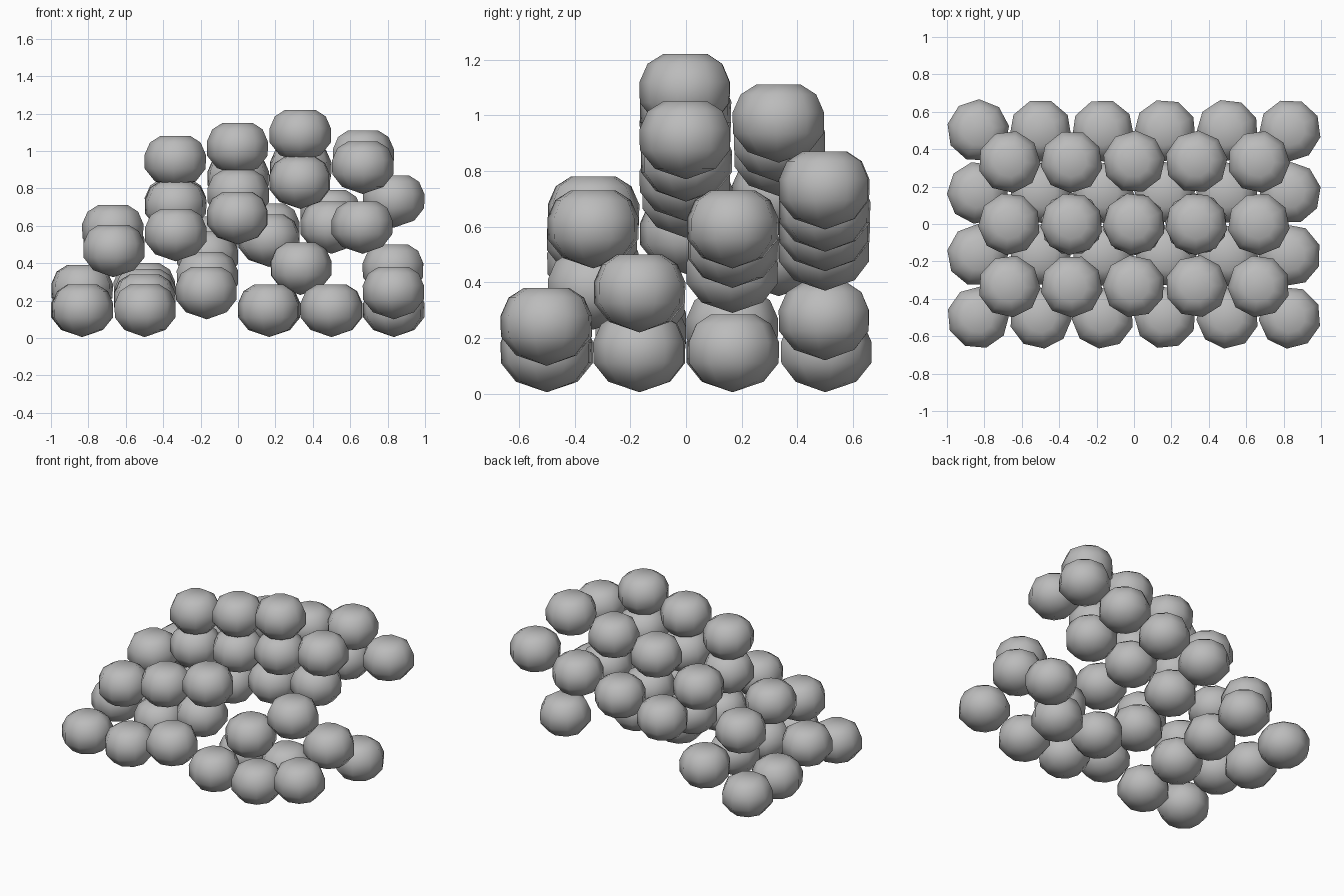
import bpy, bmesh, math, random

if "Cube" in bpy.data.objects:
    bpy.data.objects.remove(bpy.data.objects["Cube"])
random.seed(4)

grey = bpy.data.materials.new("plain grey")
grey.diffuse_color = (0.5, 0.5, 0.5, 1)
grey.use_nodes = True
grey.node_tree.nodes["Principled BSDF"].inputs["Base Color"].default_value = grey.diffuse_color

# Pebble profile: pointed underside, round belly, flat cap (radius, height)
PROFILE = [(0.112, 0.038), (0.166, 0.105), (0.167, 0.18), (0.138, 0.245), (0.082, 0.28)]
HEIGHT, SIDES = 0.28, 9


def pebble_mesh():
    bm = bmesh.new()
    rings = [[bm.verts.new((r * math.cos(2 * math.pi * i / SIDES),
                            r * math.sin(2 * math.pi * i / SIDES), z))
              for i in range(SIDES)] for r, z in PROFILE]
    tip = bm.verts.new((0, 0, 0))
    for i in range(SIDES):
        j = (i + 1) % SIDES
        bm.faces.new((tip, rings[0][j], rings[0][i]))
        for a, b in zip(rings, rings[1:]):
            bm.faces.new((a[i], a[j], b[j], b[i]))
    bm.faces.new(rings[-1])
    for f in bm.faces:
        f.smooth = True
    bm.normal_update()
    me = bpy.data.meshes.new("pebble")
    bm.to_mesh(me)
    bm.free()
    me.materials.append(grey)
    return me


PEBBLE = pebble_mesh()


def pebble(name, x, y, top):
    ob = bpy.data.objects.new(name, PEBBLE)
    ob.location = (x, y, top - HEIGHT)
    ob.rotation_euler.z = random.uniform(0, 2 * math.pi)
    bpy.context.collection.objects.link(ob)


def layer(name, rows, step=1 / 3):
    # rows: y -> heights of the pebble tops, spread evenly about x = 0
    for y, tops in rows.items():
        for i, top in enumerate(tops):
            pebble(name, (i - (len(tops) - 1) / 2) * step, y, top)


# Lower layer, six by four
layer("lower_pebble", {
    -0.5:   [0.285, 0.285, 0.38, 0.285, 0.285, 0.38],
    -0.167: [0.39, 0.34, 0.46, 0.285, 0.285, 0.50],
    0.167:  [0.285, 0.37, 0.57, 0.66, 0.73, 0.285],
    0.5:    [0.285, 0.40, 0.65, 0.72, 0.79, 0.87],
})
# Middle layer, sitting over the gaps
layer("middle_pebble", {
    -0.333: [0.605, 0.69, 0.78, 0.51, 0.73],
    0.0:    [0.71, 0.84, 0.90, 0.97, 1.05],
    0.333:  [0.63, 0.85, 0.99, 1.04, 1.11],
})
# Ridge stacked on the middle row
layer("ridge_pebble", {0.0: [1.08, 1.15, 1.22]})
